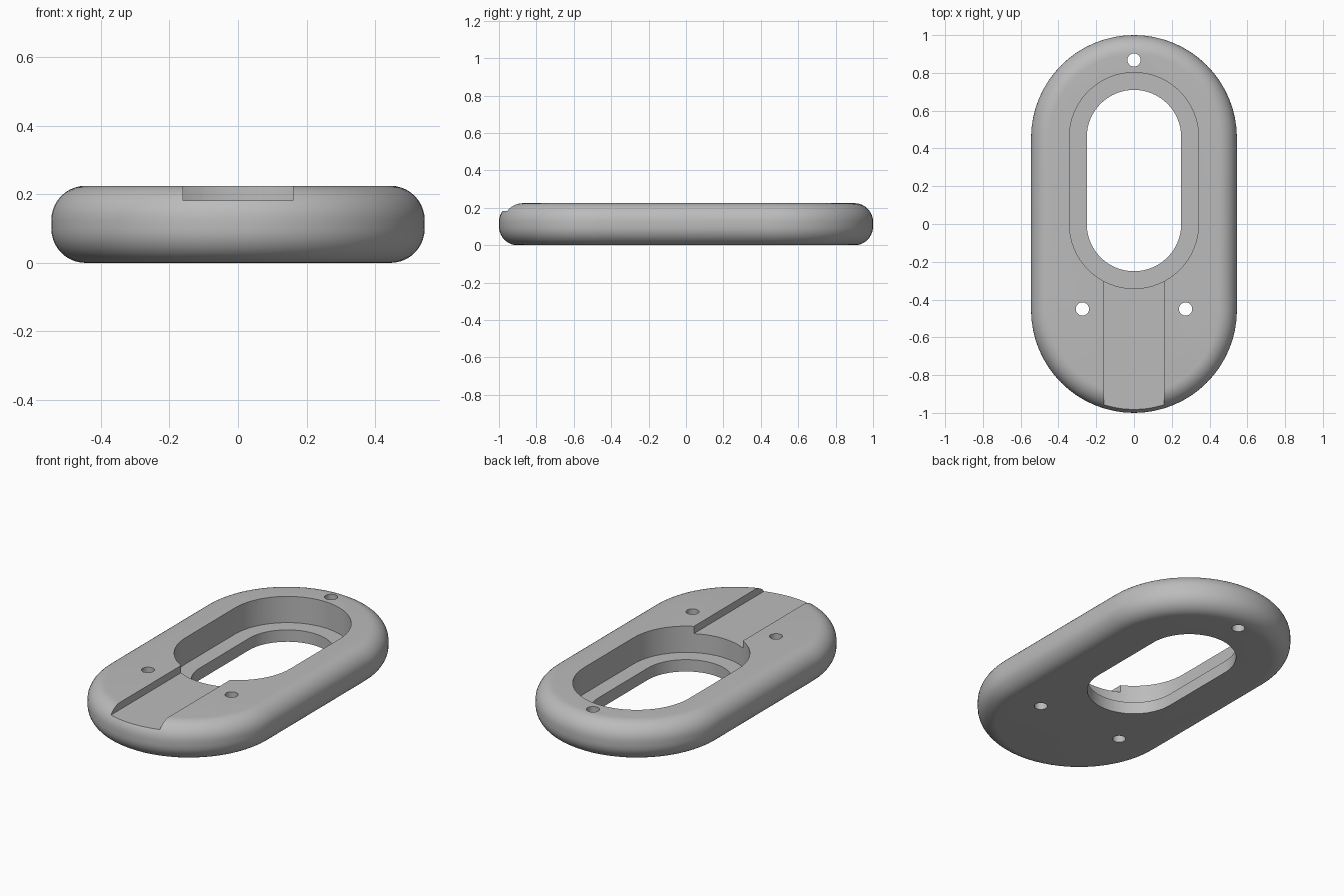
import bpy, bmesh, math

if "Cube" in bpy.data.objects:
    bpy.data.objects.remove(bpy.data.objects["Cube"], do_unlink=True)

HEIGHT = 0.225
FILLET = 0.1


def stadium(radius, y_low, y_high, z, steps=32):
    """Outline of two half circles joined by straight sides."""
    points = []
    for centre, start in ((y_high, 0), (y_low, math.pi)):
        for i in range(steps + 1):
            a = start + math.pi * i / steps
            points.append((radius * math.cos(a), centre + radius * math.sin(a), z))
    return points


def loft(name, outlines):
    """Solid skinned through a stack of outlines, capped at both ends."""
    bm = bmesh.new()
    rings = [[bm.verts.new(p) for p in outline] for outline in outlines]
    for low, high in zip(rings, rings[1:]):
        for i in range(len(low)):
            j = (i + 1) % len(low)
            bm.faces.new((low[i], low[j], high[j], high[i]))
    bm.faces.new(rings[0][::-1])
    bm.faces.new(rings[-1])
    bmesh.ops.recalc_face_normals(bm, faces=bm.faces)
    mesh = bpy.data.meshes.new(name)
    bm.to_mesh(mesh)
    bm.free()
    obj = bpy.data.objects.new(name, mesh)
    bpy.context.collection.objects.link(obj)
    return obj


def cut(target, cutter):
    """Subtract a cutter from the target, then discard it."""
    cutter.hide_render = True
    mod = target.modifiers.new("Cut", "BOOLEAN")
    mod.operation = "DIFFERENCE"
    mod.solver = "EXACT"
    mod.object = cutter
    bpy.context.view_layer.objects.active = target
    bpy.ops.object.modifier_apply(modifier=mod.name)
    bpy.data.objects.remove(cutter, do_unlink=True)


# Body with rounded top and bottom rims
profile = []
for centre, start in ((FILLET, -math.pi / 2), (HEIGHT - FILLET, 0)):
    for i in range(11):
        a = start + math.pi / 2 * i / 10
        profile.append((0.545 - FILLET + FILLET * math.cos(a), centre + FILLET * math.sin(a)))
body = loft("plate_body", [stadium(r, -0.455, 0.455, z) for r, z in profile])

# Stepped central opening
for radius, floor in ((0.25, -0.1), (0.342, 0.07)):
    cut(body, loft("opening_cutter", [stadium(radius, 0, 0.46, z) for z in (floor, 0.5)]))

# Shallow channel from the opening to the front
channel = [[(-0.16, -1.2, z), (0.16, -1.2, z), (0.16, 0, z), (-0.16, 0, z)] for z in (0.182, 0.5)]
cut(body, loft("channel_cutter", channel))

# Three through holes
for x, y in ((0, 0.868), (-0.273, -0.45), (0.273, -0.45)):
    bpy.ops.mesh.primitive_cylinder_add(vertices=32, radius=0.035, depth=1, location=(x, y, 0.1))
    cut(body, bpy.context.object)

# Grey finish with crisp edges
grey = bpy.data.materials.new("plain grey")
grey.use_nodes = True
colour = (0.5, 0.5, 0.5, 1)
grey.diffuse_color = colour
grey.node_tree.nodes["Principled BSDF"].inputs["Base Color"].default_value = colour
body.data.materials.clear()
body.data.materials.append(grey)

bpy.ops.object.select_all(action="DESELECT")
body.select_set(True)
bpy.context.view_layer.objects.active = body
bpy.ops.object.shade_smooth_by_angle(angle=math.radians(30))
